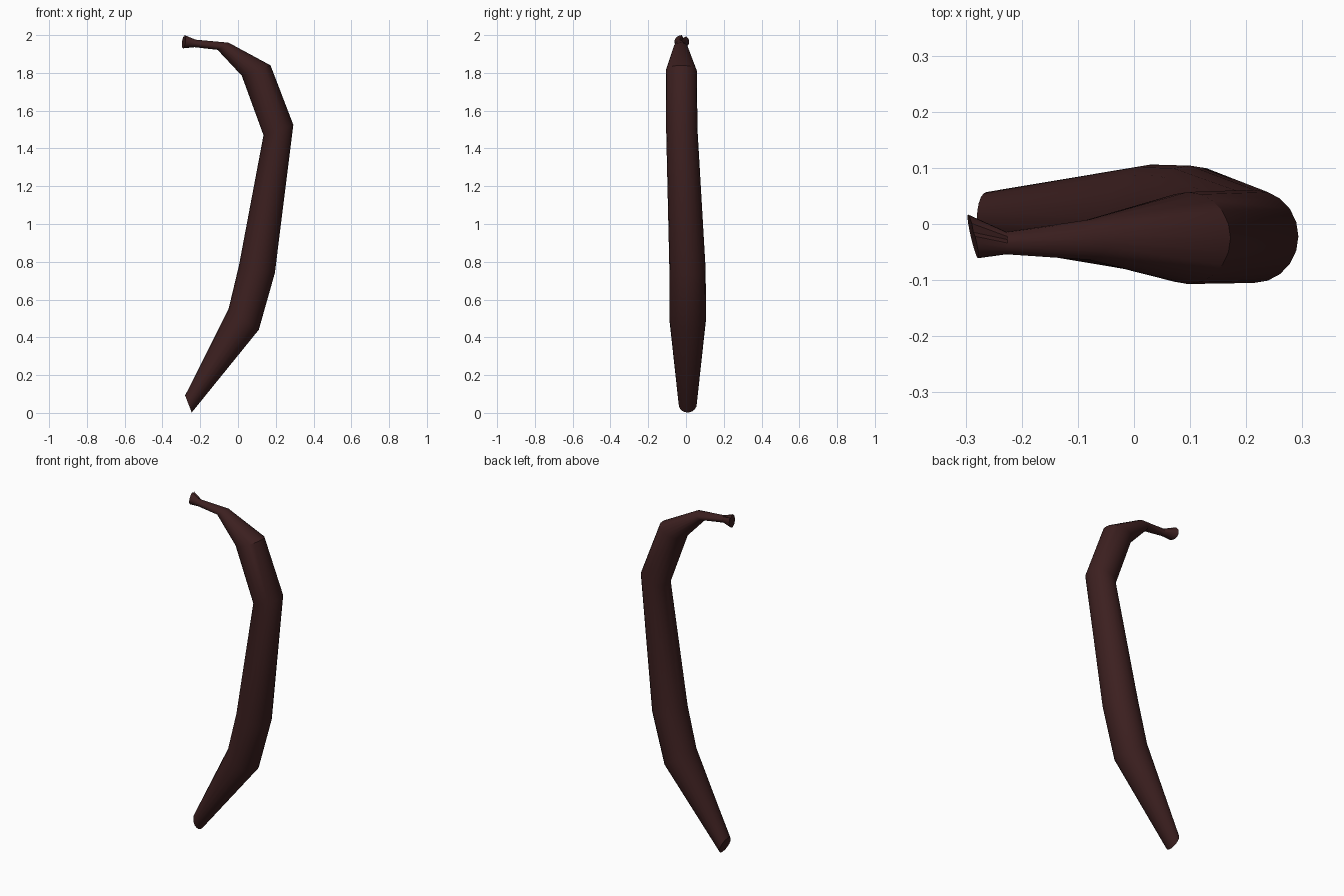
import bpy, bmesh, math
from mathutils import Vector

if "Cube" in bpy.data.objects:
    bpy.data.objects.remove(bpy.data.objects["Cube"])

SIDES = 20

# Stations: inner edge (x, z), outer edge (x, z), y centre, y half-width, x skew of side axis
STATIONS = [
    (-0.280, 0.092, -0.245, 0.002, 0.009, 0.048, 0),
    (-0.050, 0.550, 0.110, 0.440, 0.009, 0.097, 0),
    (0.005, 0.780, 0.195, 0.740, 0.008, 0.096, 0),
    (0.135, 1.470, 0.293, 1.525, -0.022, 0.083, 0),
    (0.020, 1.785, 0.172, 1.840, -0.025, 0.082, 0),
    (-0.108, 1.922, -0.050, 1.960, -0.028, 0.036, 0),
    (-0.230, 1.936, -0.225, 1.976, -0.034, 0.020, 0),
    (-0.291, 1.930, -0.283, 2.000, -0.022, 0.039, -0.009),
]


def ring(bm, station, notch=False):
    x0, z0, x1, z1, cy, hy, skew = station
    centre = Vector(((x0 + x1) / 2, cy, (z0 + z1) / 2))
    u = Vector(((x1 - x0) / 2, 0, (z1 - z0) / 2))
    v = Vector((skew, hy, 0))
    verts = []
    for i in range(SIDES):
        a = 2 * math.pi * i / SIDES
        r = 0.6 if notch and i == 1 else 1.0
        verts.append(bm.verts.new(centre + r * (u * math.cos(a) + v * math.sin(a))))
    return verts


# Curved pod with stem, lofted through the stations; the stem lip has a small split
bm = bmesh.new()
last = len(STATIONS) - 1
rings = [ring(bm, s, k == last) for k, s in enumerate(STATIONS)]
for a, b in zip(rings, rings[1:]):
    for i in range(SIDES):
        j = (i + 1) % SIDES
        bm.faces.new((a[i], a[j], b[j], b[i]))
bm.faces.new(rings[0])
bm.faces.new(rings[-1])
bmesh.ops.recalc_face_normals(bm, faces=bm.faces)
mesh = bpy.data.meshes.new("pod")
bm.to_mesh(mesh)
bm.free()
pod = bpy.data.objects.new("pod", mesh)
bpy.context.collection.objects.link(pod)

# Dark brown skin
skin = bpy.data.materials.new("dark_brown")
skin.diffuse_color = (0.045, 0.014, 0.014, 1)
skin.use_nodes = True
skin.node_tree.nodes["Principled BSDF"].inputs["Base Color"].default_value = skin.diffuse_color
mesh.materials.append(skin)

bpy.context.view_layer.objects.active = pod
pod.select_set(True)
bpy.ops.object.shade_smooth_by_angle(angle=math.radians(30))
